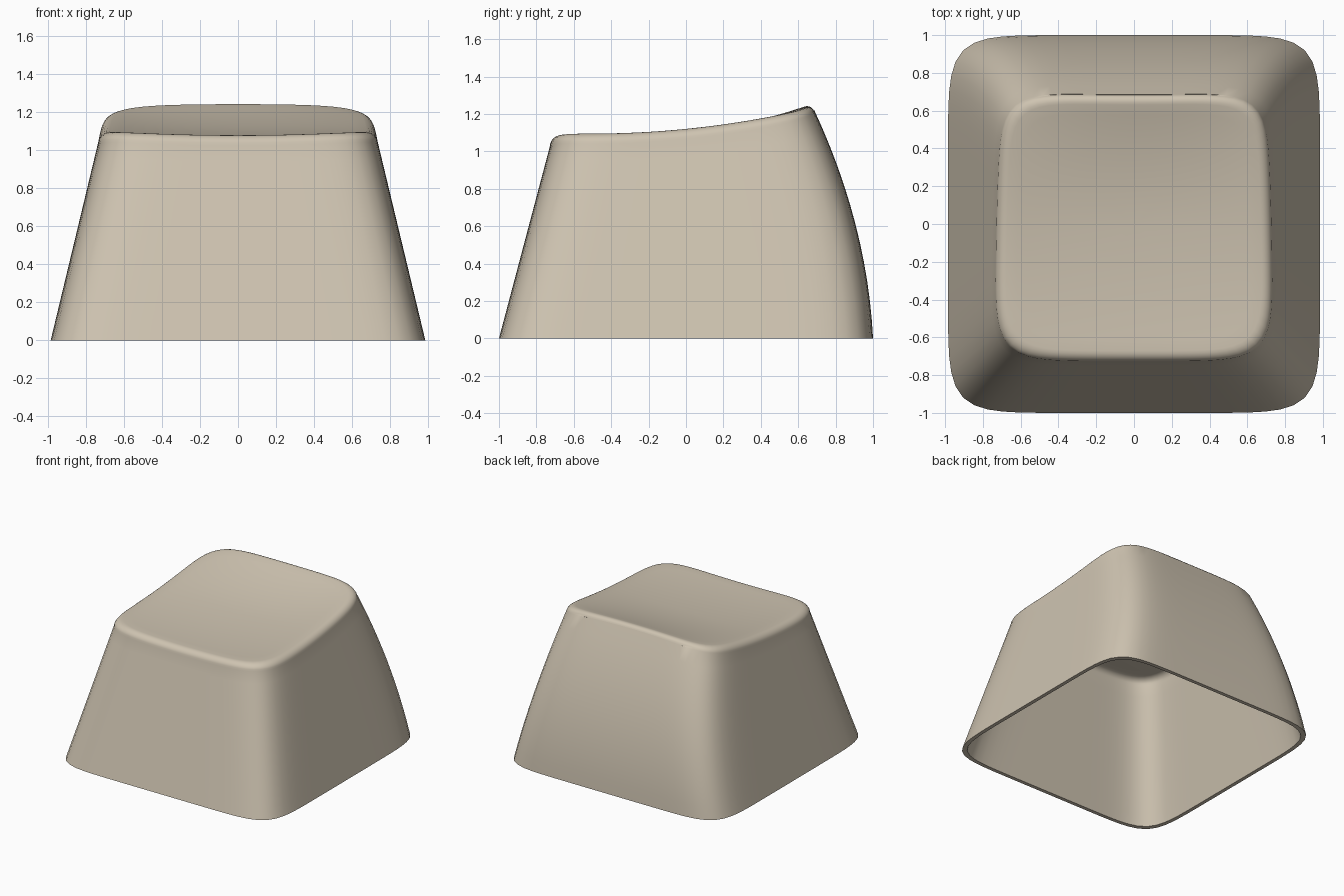
import bpy, bmesh, math

if "Cube" in bpy.data.objects:
    bpy.data.objects.remove(bpy.data.objects["Cube"])

N = 112           # points per ring
ROUND = 0.055     # radius of the top edge
WALL = 0.03       # shell thickness


def top_height(x, y):
    """Dished top that rises towards the back."""
    dish = 0.022 - 0.042 * max(0.0, y / 0.65) ** 2
    return 1.12 + 0.1 * y + 0.1 * y * y + dish * (min(1.0, x * x / 0.42) - 1) * 0.9


def outline(angle, z, inset):
    """Rounded-square cross-section; straight front and sides, bowed back."""
    n = 8.2 - 1.8 * z
    u, v = math.cos(angle), math.sin(angle)
    r = (abs(u) ** n + abs(v) ** n) ** (-1 / n)
    half_x = 0.985 - 0.24 * z - inset
    half_y = (1 - 0.05 * z - 0.17 * z * z if v > 0 else 1 - 0.265 * z) - inset
    return u * r * half_x, v * r * half_y


def column(angle, inset):
    """Points from the foot of the wall, over the edge, towards the centre."""
    x, y = outline(angle, 1.1, inset)
    rim = top_height(x, y) - inset - ROUND
    pts = []
    for i in range(13):
        z = rim * i / 12
        x, y = outline(angle, z, inset)
        pts.append((x, y, z))
    for i in range(1, 7):
        a = math.pi / 2 * i / 6
        k = 1 - ROUND / 0.7 * (1 - math.cos(a))
        pts.append((x * k, y * k, top_height(x * k, y * k) - inset - ROUND * (1 - math.sin(a))))
    for i in range(1, 12):
        k = (1 - ROUND / 0.7) * (1 - i / 12)
        pts.append((x * k, y * k, top_height(x * k, y * k) - inset))
    return pts


def add_skin(bm, inset, flip):
    cols = [[bm.verts.new(p) for p in column(2 * math.pi * i / N, inset)] for i in range(N)]
    centre = bm.verts.new((0, 0, top_height(0, 0) - inset))
    for i in range(N):
        a, b = cols[i], cols[(i + 1) % N]
        faces = [(a[j], b[j], b[j + 1], a[j + 1]) for j in range(len(a) - 1)]
        faces.append((a[-1], b[-1], centre))
        for f in faces:
            bm.faces.new(f[::-1] if flip else f)
    return [c[0] for c in cols]


# Hollow keycap: outer skin, inner skin and flat foot rim
bm = bmesh.new()
outer = add_skin(bm, 0.0, False)
inner = add_skin(bm, WALL, True)
for i in range(N):
    j = (i + 1) % N
    bm.faces.new((outer[j], outer[i], inner[i], inner[j]))
mesh = bpy.data.meshes.new("keycap")
bm.to_mesh(mesh)
bm.free()
cap = bpy.data.objects.new("keycap", mesh)
bpy.context.collection.objects.link(cap)

# Warm beige plastic
mat = bpy.data.materials.new("beige_plastic")
mat.diffuse_color = (0.62, 0.55, 0.44, 1)
mat.use_nodes = True
mat.node_tree.nodes["Principled BSDF"].inputs["Base Color"].default_value = mat.diffuse_color
mesh.materials.append(mat)

bpy.context.view_layer.objects.active = cap
cap.select_set(True)
bpy.ops.object.shade_smooth_by_angle(angle=math.radians(40))
